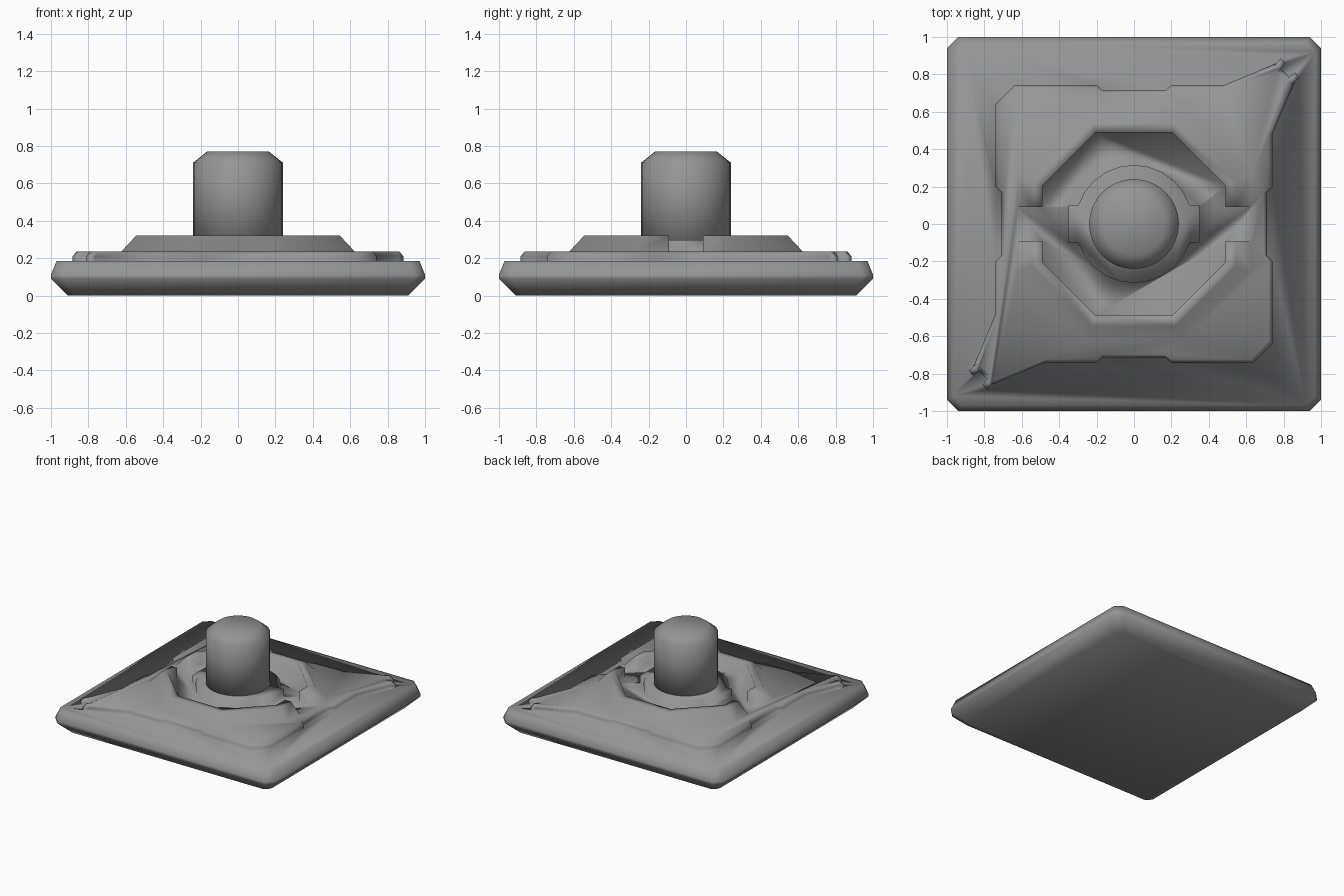
import bpy, bmesh
from math import sin, cos, pi, asin, tan

if "Cube" in bpy.data.objects:
    bpy.data.objects.remove(bpy.data.objects["Cube"])

# Dark grey finish
grey = bpy.data.materials.new("dark_grey")
grey.diffuse_color = (0.3, 0.3, 0.3, 1.0)
grey.use_nodes = True
grey.node_tree.nodes["Principled BSDF"].inputs["Base Color"].default_value = grey.diffuse_color


def loft(name, rings):
    """Skin a stack of equal-length rings and cap both ends."""
    bm = bmesh.new()
    vs = [[bm.verts.new(p) for p in r] for r in rings]
    n = len(vs[0])
    for a, b in zip(vs, vs[1:]):
        for i in range(n):
            j = (i + 1) % n
            bm.faces.new((a[i], a[j], b[j], b[i]))
    bm.faces.new(list(reversed(vs[0])))
    bm.faces.new(vs[-1])
    bmesh.ops.recalc_face_normals(bm, faces=bm.faces[:])
    me = bpy.data.meshes.new(name)
    bm.to_mesh(me)
    bm.free()
    me.materials.append(grey)
    ob = bpy.data.objects.new(name, me)
    bpy.context.collection.objects.link(ob)
    return ob


def select(ob):
    bpy.ops.object.select_all(action='DESELECT')
    ob.select_set(True)
    bpy.context.view_layer.objects.active = ob


def weld(target, part):
    """Fuse a part into the target so that shading flows across the seam."""
    select(target)
    mod = target.modifiers.new("weld", 'BOOLEAN')
    mod.operation = 'UNION'
    mod.solver = 'EXACT'
    mod.object = part
    bpy.ops.object.modifier_apply(modifier=mod.name)
    bpy.data.objects.remove(part)


def level(outline, z, s=1.0):
    return [(x * s, y * s, z) for x, y in outline]


def half_turn(pts):
    """Complete an outline that has 180 degree rotational symmetry."""
    return pts + [(-x, -y) for x, y in pts]


def cut_square(h, c):
    return half_turn([(h, -h + c), (h, h - c), (h - c, h), (-h + c, h)])


def circle(r, n=32):
    return [(r * cos(2 * pi * i / n), r * sin(2 * pi * i / n)) for i in range(n)]


# Base slab with bevelled rim
rim = ((0.91, 0.04, 0.0), (1.0, 0.06, 0.09), (1.0, 0.06, 0.11), (0.97, 0.05, 0.185))
base = loft("base_plate", [level(cut_square(h, c), z) for h, c, z in rim])

# Raised plate with side recesses and two forked corners
plate = half_turn([
    (0.74, -0.64), (0.74, -0.2), (0.71, -0.17), (0.71, 0.17), (0.74, 0.2),
    (0.74, 0.48), (0.86, 0.765), (0.885, 0.785), (0.86, 0.81), (0.83, 0.785),
    (0.785, 0.83), (0.81, 0.86), (0.785, 0.885), (0.765, 0.86), (0.48, 0.742),
    (0.2, 0.742), (0.17, 0.715), (-0.17, 0.715), (-0.2, 0.742), (-0.64, 0.742)])
weld(base, loft("raised_plate", [level(plate, 0.17), level(plate, 0.21),
                                 level(plate, 0.235, 0.975)]))


# Two half-octagon ribs, sloped on the outside
def rib_path(h, z, side):
    k = h * tan(pi / 8)
    pts = [(h, 0.09), (h, k), (k, h), (-k, h), (-h, k), (-h, 0.09)]
    return [(x, y * side, z) for x, y in pts]


rib_section = ((0.634, 0.225), (0.545, 0.32), (0.49, 0.32), (0.49, 0.225))
for side in (1, -1):
    paths = [rib_path(h, z, side) for h, z in rib_section]
    weld(base, loft("octagon_rib", list(zip(*paths))))

# Round collar with a tab on each side
a0 = asin(0.1 / 0.315)
arc = [a0 + (pi - 2 * a0) * i / 10 for i in range(11)]
collar = half_turn([(0.35, -0.1), (0.35, 0.1)] +
                   [(0.315 * cos(a), 0.315 * sin(a)) for a in arc])
weld(base, loft("collar", [level(collar, 0.225), level(collar, 0.297)]))

# Central post with bevelled top
post = loft("post", [level(circle(r), z) for r, z in
                     ((0.24, 0.225), (0.24, 0.71), (0.165, 0.77))])

for ob in (base, post):
    select(ob)
    bpy.ops.object.shade_smooth()
